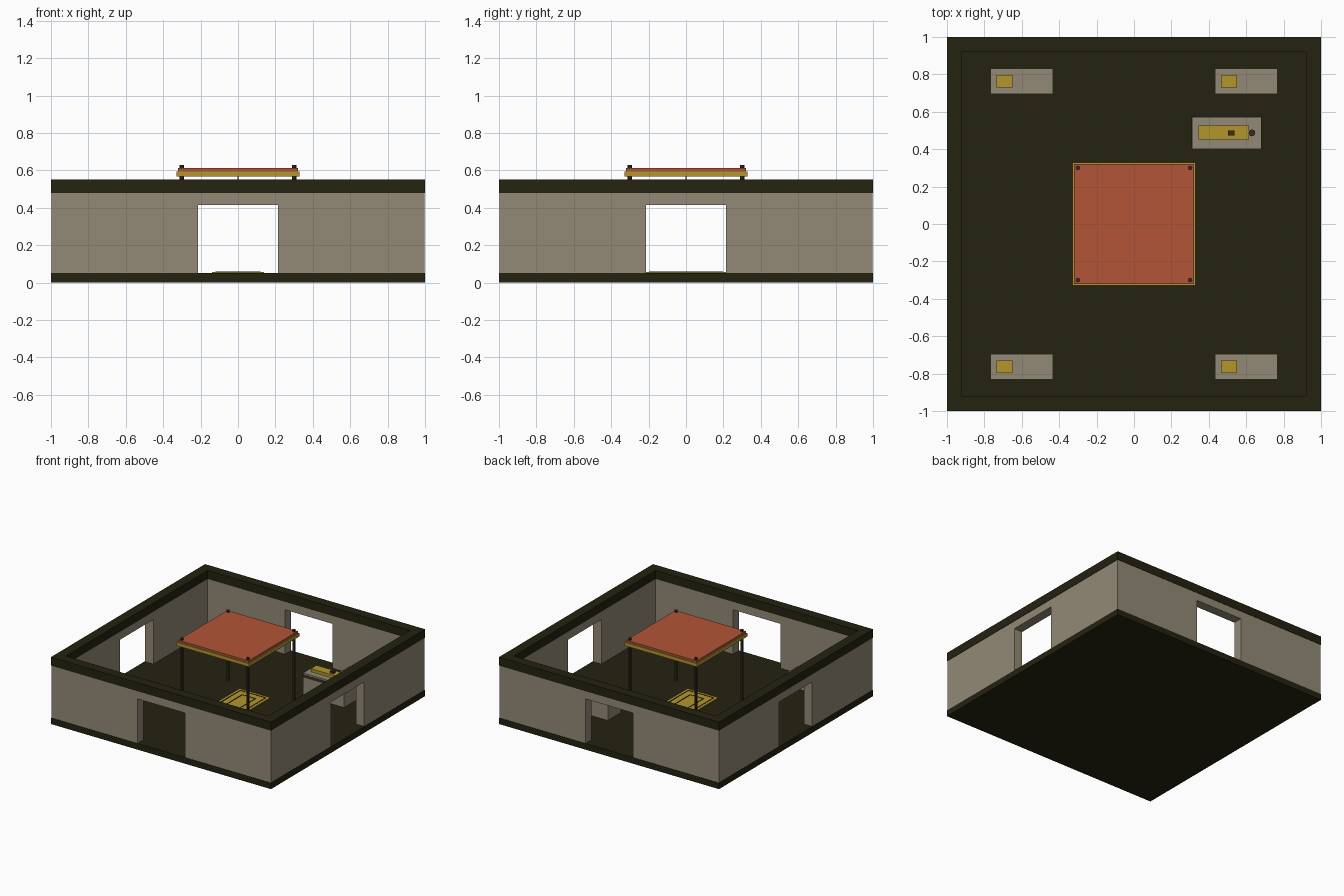
import bpy, math
from mathutils import Matrix

if "Cube" in bpy.data.objects:
    bpy.data.objects.remove(bpy.data.objects["Cube"])


def mat(name, rgb):
    m = bpy.data.materials.new(name)
    m.diffuse_color = (*rgb, 1)
    m.use_nodes = True
    m.node_tree.nodes["Principled BSDF"].inputs["Base Color"].default_value = m.diffuse_color
    return m


STONE = mat("grey_stone", (0.287, 0.254, 0.181))
DARK = mat("dark_olive", (0.018, 0.016, 0.005))
GOLD = mat("gold", (0.456, 0.305, 0.026))
RED = mat("terracotta", (0.445, 0.089, 0.038))
BROWN = mat("dark_brown", (0.045, 0.025, 0.018))


def box(name, x0, x1, y0, y1, z0, z1, m, turn=0):
    """Box from its limits, optionally turned about the z axis in quarter turns."""
    bpy.ops.mesh.primitive_cube_add(size=1)
    o = bpy.context.object
    o.name = name
    t = (Matrix.Rotation(turn * math.pi / 2, 4, 'Z')
         @ Matrix.Translation(((x0 + x1) / 2, (y0 + y1) / 2, (z0 + z1) / 2))
         @ Matrix.Diagonal((x1 - x0, y1 - y0, z1 - z0, 1)))
    o.data.transform(t)
    o.data.materials.append(m)
    return o


def rod(name, x, y, z0, z1, r, m, sides=8, r2=None):
    bpy.ops.mesh.primitive_cone_add(vertices=sides, radius1=r, radius2=r if r2 is None else r2,
                                    depth=z1 - z0, location=(x, y, (z0 + z1) / 2))
    o = bpy.context.object
    o.name = name
    o.data.materials.append(m)
    return o


# Floor slab
box("floor", -1, 1, -1, 1, 0, 0.05, DARK)

# Four walls, each with a doorway and a dark coping
for i, side in enumerate(("front", "right", "back", "left")):
    box(side + "_wall_a", -0.997, -0.215, -0.997, -0.92, 0.05, 0.48, STONE, i)
    box(side + "_wall_b", 0.215, 0.92, -0.997, -0.92, 0.05, 0.48, STONE, i)
    box(side + "_lintel", -0.215, 0.215, -0.997, -0.92, 0.415, 0.48, STONE, i)
    box(side + "_coping", -1, 0.92, -1, -0.92, 0.48, 0.55, DARK, i)

# Canopy: gold rim, red top, four posts
box("canopy_rim", -0.328, 0.328, -0.328, 0.328, 0.567, 0.595, GOLD)
box("canopy_top", -0.32, 0.32, -0.32, 0.32, 0.595, 0.612, RED)
for x in (-0.3, 0.3):
    for y in (-0.3, 0.3):
        rod("canopy_post", x, y, 0.05, 0.628, 0.012, BROWN)

# Hanging lamp under the canopy
rod("lamp_cord", 0, 0, 0.49, 0.567, 0.004, BROWN, 6)
rod("lamp", 0, 0, 0.44, 0.49, 0.025, GOLD, 8, 0.012)

# Central gold floor mat with dark inlaid lines
box("mat", -0.14, 0.14, -0.22, 0.22, 0.05, 0.057, GOLD)
for s in (-1, 1):
    for k in (0.115, 0.06):
        box("mat_line_long", s * k - 0.004, s * k + 0.004, -0.08 - k, 0.08 + k, 0.057, 0.059, DARK)
        e = s * (0.08 + k)
        box("mat_line_short", -k, k, e - 0.004, e + 0.004, 0.057, 0.059, DARK)

# Four stone benches with a gold pad
for x in (-0.6, 0.6):
    for y in (-0.763, 0.763):
        box("bench", x - 0.168, x + 0.168, y - 0.068, y + 0.068, 0.05, 0.16, STONE)
        box("bench_pad", x - 0.135, x - 0.05, y - 0.033, y + 0.033, 0.16, 0.17, GOLD)

# Stone table with brown band, gold cover and small objects
box("table_body", 0.31, 0.683, 0.402, 0.572, 0.05, 0.2, STONE)
box("table_band", 0.308, 0.685, 0.4, 0.578, 0.2, 0.222, BROWN)
box("table_top", 0.31, 0.683, 0.402, 0.572, 0.222, 0.235, STONE)
box("table_cover", 0.345, 0.615, 0.453, 0.527, 0.235, 0.26, GOLD)
box("table_block", 0.503, 0.537, 0.473, 0.5, 0.26, 0.275, BROWN)
rod("table_cup", 0.63, 0.487, 0.235, 0.28, 0.018, BROWN, 12)
